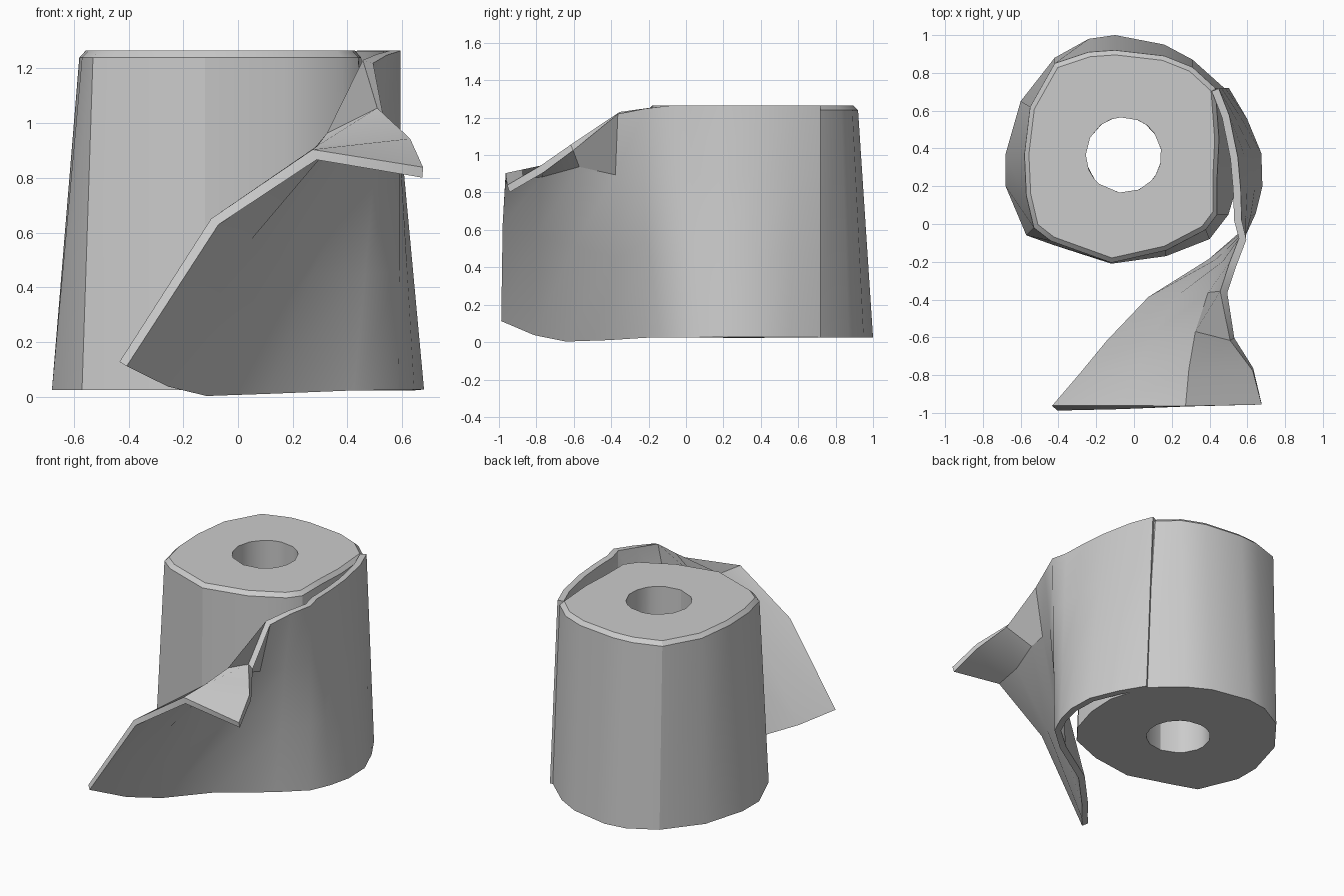
import bpy, bmesh
from math import hypot

if "Cube" in bpy.data.objects:
    bpy.data.objects.remove(bpy.data.objects["Cube"])

CX, CY, HOLE = -0.055, 0.365, 0.2


def make_object(name, rings, close_rings, close_points):
    """Skin a list of equal-length point rings with quads."""
    bm = bmesh.new()
    grid = [[bm.verts.new(p) for p in ring] for ring in rings]
    rows, cols = len(grid), len(grid[0])
    for i in range(rows if close_rings else rows - 1):
        for j in range(cols if close_points else cols - 1):
            a, b = grid[i], grid[(i + 1) % rows]
            k = (j + 1) % cols
            bm.faces.new((a[j], a[k], b[k], b[j]))
    bmesh.ops.recalc_face_normals(bm, faces=bm.faces)
    mesh = bpy.data.meshes.new(name)
    bm.to_mesh(mesh)
    bm.free()
    ob = bpy.data.objects.new(name, mesh)
    bpy.context.collection.objects.link(ob)
    return ob


def smooth(ob, angle):
    bpy.ops.object.select_all(action='DESELECT')
    ob.select_set(True)
    bpy.context.view_layer.objects.active = ob
    bpy.ops.object.shade_smooth_by_angle(angle=angle)


# Roll: wide uneven foot, squarer top with a small chamfer, open core
foot = [(-.68, .37), (-.68, .2), (-.57, -.06), (-.43, -.11), (-.12, -.21),
        (.17, -.17), (.4, -.08), (.5, .05), (.56, .25), (.57, .45), (.5, .7),
        (.31, .87), (.16, .95), (-.1, 1.0), (-.24, .98), (-.42, .88), (-.6, .65)]
rim = [(-.58, .37), (-.57, .15), (-.53, -.02), (-.44, -.09), (-.12, -.205),
       (.17, -.14), (.38, -.03), (.44, .05), (.44, .25), (.45, .45), (.43, .72),
       (.31, .83), (.16, .89), (-.1, .92), (-.24, .91), (-.42, .85), (-.55, .62)]


def core(x, y, z):
    d = HOLE / hypot(x - CX, y - CY)
    return (CX + (x - CX) * d, CY + (y - CY) * d, z)


def inset(x, y, z, s=0.955):
    return (CX + (x - CX) * s, CY + (y - CY) * s, z)


roll = make_object("paper_roll", [
    [(x, y, .025) for x, y in foot],
    [(x, y, 1.24) for x, y in rim],
    [inset(x, y, 1.265) for x, y in rim],
    [core(x, y, 1.265) for x, y in rim],
    [core(x, y, .025) for x, y in foot]], True, True)
smooth(roll, 0.5)

# Loose sheet: free end columns from bottom edge to top edge
free_end = [
    [(-.42, -.975, .12), (-.085, -.97, .64), (.28, -.965, .885), (.675, -.95, .82)],
    [(-.27, -.80, .045), (.03, -.79, .58), (.30, -.77, .90), (.63, -.77, .925)],
    [(-.13, -.63, .005), (.12, -.59, .52), (.34, -.57, .95), (.52, -.61, 1.04)],
    [(.09, -.40, .015), (.26, -.38, .46), (.41, -.37, .90), (.475, -.36, 1.225)],
    [(.41, -.20, .025), (.45, -.20, .45), (.485, -.21, .87), (.525, -.21, 1.25)]]
# The wrapped part only leans inward: bottom xy, top xy
wrap = [((.57, -.06), (.575, -.08)), ((.625, .06), (.55, .02)),
        ((.66, .2), (.545, .18)), ((.655, .37), (.53, .35)),
        ((.58, .55), (.485, .57)), ((.485, .71), (.43, .71))]
for (bx, by), (tx, ty) in wrap:
    free_end.append([(bx + (tx - bx) * t, by + (ty - by) * t, .025 + 1.24 * t)
                     for t in (0, .35, .7, 1)])
sheet = make_object("loose_sheet", free_end, False, False)
thick = sheet.modifiers.new("thickness", 'SOLIDIFY')
thick.thickness = 0.04
thick.offset = 0
bpy.context.view_layer.objects.active = sheet
sheet.select_set(True)
bpy.ops.object.modifier_apply(modifier=thick.name)
# Keep the sheet edges level with the roll and the floor
for v in sheet.data.vertices:
    v.co.z = min(max(v.co.z, 0.003), 1.265)
smooth(sheet, 0.6)
